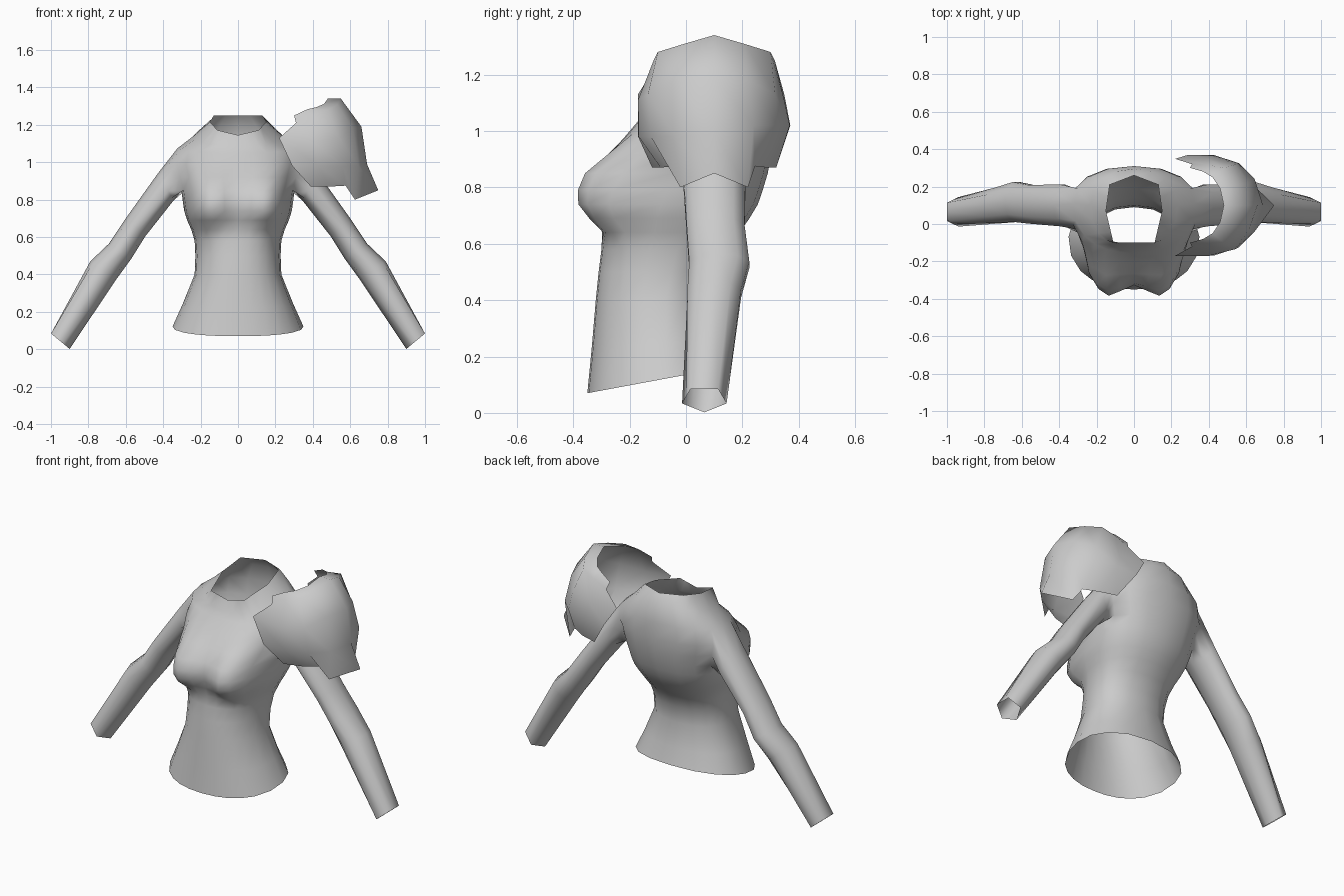
import bpy, bmesh, math

if "Cube" in bpy.data.objects:
    bpy.data.objects.remove(bpy.data.objects["Cube"])

grey = bpy.data.materials.new("plain grey")
grey.diffuse_color = (0.6, 0.6, 0.6, 1)
grey.use_nodes = True
grey.node_tree.nodes["Principled BSDF"].inputs["Base Color"].default_value = grey.diffuse_color


def finish(bm, name):
    bmesh.ops.recalc_face_normals(bm, faces=bm.faces[:])
    me = bpy.data.meshes.new(name)
    bm.to_mesh(me)
    bm.free()
    me.materials.append(grey)
    ob = bpy.data.objects.new(name, me)
    bpy.context.collection.objects.link(ob)
    bpy.context.view_layer.objects.active = ob
    ob.select_set(True)
    bpy.ops.object.shade_smooth_by_angle(angle=math.radians(70))
    ob.select_set(False)


# Bodice rings: height, tilt along y, half width, front y, back y, widest y
RINGS = [
    (0.135, 0.186, 0.350, -0.350, 0.15, -0.08),
    (0.250, 0.080, 0.295, -0.335, 0.12, -0.08),
    (0.400, 0.000, 0.232, -0.320, 0.09, -0.08),
    (0.500, 0.000, 0.228, -0.310, 0.10, -0.06),
    (0.580, 0.000, 0.232, -0.300, 0.14, -0.04),
    (0.640, 0.000, 0.250, -0.297, 0.19, -0.02),
    (0.690, 0.000, 0.272, -0.312, 0.225, 0.00),
    (0.740, 0.000, 0.288, -0.322, 0.255, 0.03),
    (0.790, 0.000, 0.295, -0.325, 0.272, 0.06),
    (0.850, 0.000, 0.303, -0.315, 0.29, 0.08),
    (0.920, 0.000, 0.322, -0.265, 0.303, 0.09),
    (0.990, 0.000, 0.340, -0.208, 0.31, 0.10),
    (1.065, 0.080, 0.325, -0.155, 0.31, 0.10),
    (1.120, 0.250, 0.232, -0.130, 0.295, 0.09),
]
ANGLES = [0, 12, 25, 38, 53, 73, 92, 113, 135, 157, 180]
SIDE, HOLE_LOW, HOLE_TOP = 6, 9, 12      # armhole column and rows
HALF = len(ANGLES) - 1
COLS = 2 * HALF

# Neck opening corners, front to back, and where each column falls on them
NECK = [(0, -0.10, 1.145), (0.11, -0.10, 1.172), (0.15, 0.07, 1.215),
        (0.13, 0.21, 1.25), (0, 0.26, 1.25)]
NECK_AT = [0, 0.33, 0.67, 1, 1.33, 1.67, 2, 2.5, 3, 3.5, 4]


def neck_point(col):
    t = NECK_AT[COLS - col if col > HALF else col]
    i = min(int(t), len(NECK) - 2)
    x, y, z = [a + (b - a) * (t - i) for a, b in zip(NECK[i], NECK[i + 1])]
    return (-x if col > HALF else x, y, z)


def bodice_point(ring, col):
    z0, tilt, w, yf, yb, yc = ring
    mirrored = col > HALF
    a = math.radians(ANGLES[COLS - col if mirrored else col])
    s, c = abs(math.sin(a)) ** 0.9, math.cos(a)
    x = w * s
    c = math.copysign(abs(c) ** 0.9, c)
    y = yc + (c * (yf - yc) if c > 0 else -c * (yb - yc))
    z = z0 + tilt * y
    if a < 1.2:                          # bust fullness
        dz = z - 0.76
        q = ((x - 0.175) / 0.11) ** 2 + (dz / (0.17 if dz > 0 else 0.105)) ** 2
        y -= 0.097 * math.exp(-q ** 1.5)
    return (-x if mirrored else x, y, z)


# Sleeve rings: outer x z, inner x z, centre y, half depth
SLEEVE = [
    (0.425, 0.945, 0.345, 0.795, 0.100, 0.118),
    (0.600, 0.70, 0.495, 0.605, 0.105, 0.108),
    (0.690, 0.565, 0.570, 0.485, 0.118, 0.112),
    (0.790, 0.47, 0.650, 0.375, 0.100, 0.100),
    (1.010, 0.093, 0.900, 0.002, 0.065, 0.083),
]

# Bodice with sleeves grown out of the armholes
bm = bmesh.new()
grid = [[bm.verts.new(bodice_point(r, c)) for c in range(COLS)] for r in RINGS]
grid.append([bm.verts.new(neck_point(c)) for c in range(COLS)])
for r in range(len(grid) - 1):
    for c in range(COLS):
        hole = min(abs(c + 0.5 - SIDE), abs(c + 0.5 - (COLS - SIDE))) < 1
        if hole and HOLE_LOW <= r < HOLE_TOP:
            continue
        n = (c + 1) % COLS
        bm.faces.new((grid[r][c], grid[r][n], grid[r + 1][n], grid[r + 1][c]))

# Armhole loop: from the top middle, down the back, up the front
LOOP = [(HOLE_TOP, 0)] + [(r, 1) for r in range(HOLE_TOP, HOLE_LOW - 1, -1)]
LOOP += [(HOLE_LOW, 0)] + [(r, -1) for r in range(HOLE_LOW, HOLE_TOP + 1)]
N = len(LOOP)
for side in (1, -1):
    mid = SIDE if side > 0 else COLS - SIDE
    prev = [grid[r][mid + side * d] for r, d in LOOP]
    for k, (ox, oz, ix, iz, yc, h) in enumerate(SLEEVE):
        ring = []
        for j in range(N):
            a = 2 * math.pi * j / N
            # the cuff tapers to a pentagon
            f = 0.81 if k == len(SLEEVE) - 1 and j % 2 == 0 else 1
            ca, sa = f * math.cos(a), f * math.sin(a)
            ring.append(bm.verts.new((side * ((ox + ix) / 2 + ca * (ox - ix) / 2),
                                      yc + sa * h,
                                      (oz + iz) / 2 + ca * (oz - iz) / 2)))
        for j in range(N):
            n = (j + 1) % N
            bm.faces.new((prev[j], prev[n], ring[n], ring[j]))
        prev = ring
finish(bm, "bodice_with_sleeves")

# Shoulder guard: columns from the outer ridge inward, each (x, depth, z)
GUARD = [
    [(0.48, 0, 1.34), (0.55, 0, 1.34), (0.66, 0, 1.19), (0.69, 0, 0.99), (0.75, 0, 0.85)],
    [(0.46, .09, 1.312), (0.53, .11, 1.308), (0.615, .13, 1.18), (0.645, .14, 0.98), (0.625, .12, 0.80)],
    [(0.42, .15, 1.295), (0.48, .20, 1.28), (0.54, .235, 1.13), (0.56, .225, 0.98), (0.575, .145, 0.875)],
    [(0.37, .18, 1.283), (0.40, .215, 1.25), (0.40, .270, 1.11), (0.43, .268, 0.98), (0.49, .190, 0.870)],
    [(0.30, .20, 1.25), (0.31, .22, 1.21), (0.22, .27, 1.13), (0.29, .27, 0.98), (0.39, .22, 0.870)],
]
bm = bmesh.new()
columns = [(-1, col) for col in reversed(GUARD)] + [(1, col) for col in GUARD[1:]]
mesh = []
for s, col in columns:
    # the back half bulges a little less around its upper middle
    mesh.append([bm.verts.new((x, 0.1 + s * d * (0.92 if s > 0 and i == 2 else 1),
                               z + (0.04 if s > 0 and i == 3 else 0)))
                 for i, (x, d, z) in enumerate(col)])
for a, b in zip(mesh, mesh[1:]):
    for i in range(len(a) - 1):
        bm.faces.new((a[i], b[i], b[i + 1], a[i + 1]))
finish(bm, "shoulder_guard")
